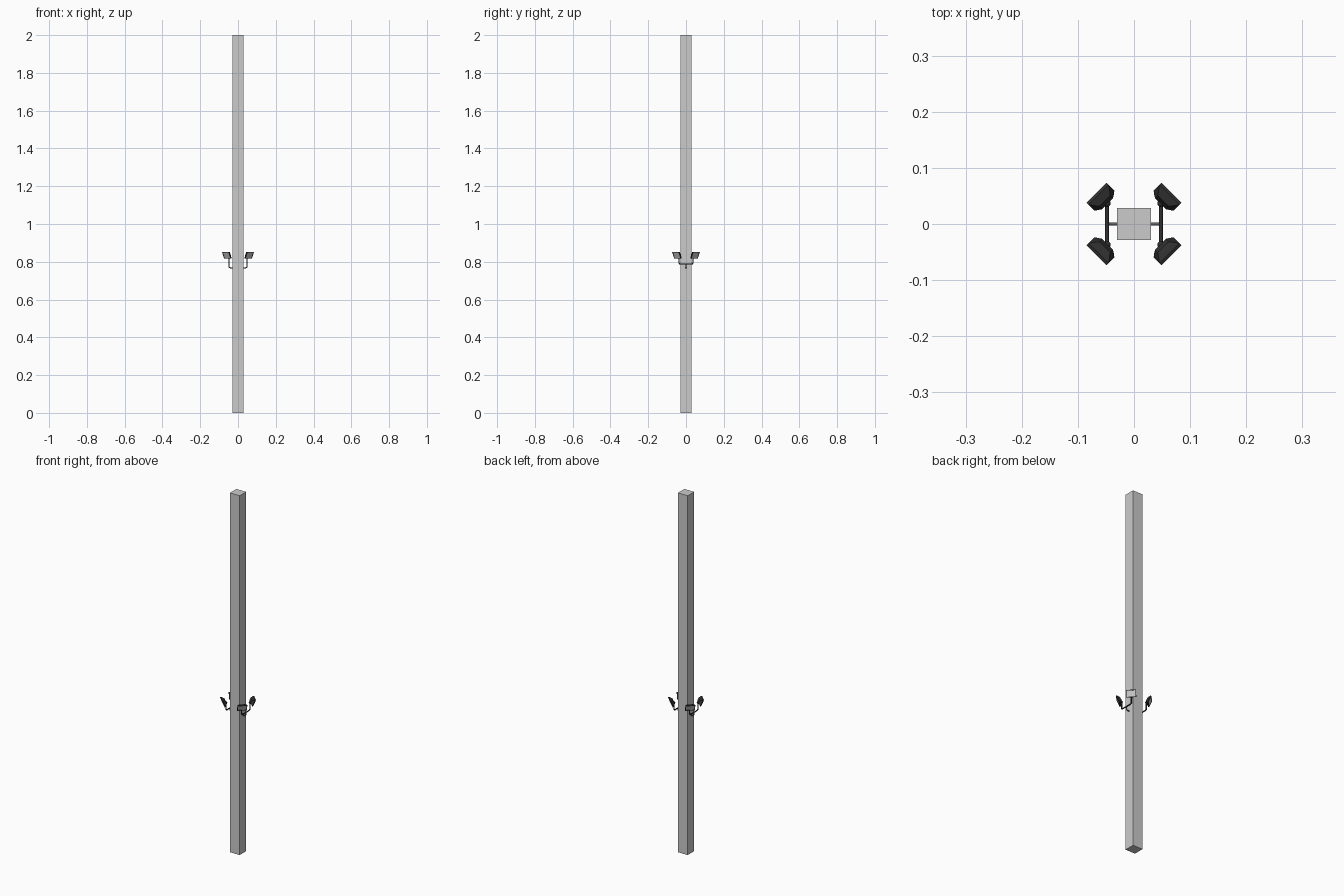
import bpy, bmesh, math
from mathutils import Vector, Matrix

if "Cube" in bpy.data.objects:
    bpy.data.objects.remove(bpy.data.objects["Cube"])


def material(name, c):
    m = bpy.data.materials.new(name)
    m.diffuse_color = (c, c, c, 1)
    m.use_nodes = True
    m.node_tree.nodes["Principled BSDF"].inputs["Base Color"].default_value = m.diffuse_color
    return m


black = material("black_metal", 0.03)
steel = material("dark_steel", 0.12)
glass = material("pale_lens", 0.75)


def finish(name, bm, mats=(), smooth=False):
    bmesh.ops.recalc_face_normals(bm, faces=bm.faces)
    me = bpy.data.meshes.new(name)
    bm.to_mesh(me)
    bm.free()
    ob = bpy.data.objects.new(name, me)
    bpy.context.collection.objects.link(ob)
    for m in mats:
        me.materials.append(m)
    for p in me.polygons:
        p.use_smooth = smooth
    return ob


def rounded(points, r, steps=5):
    pts = [Vector(p) for p in points]
    out = [pts[0]]
    for a, b, c in zip(pts, pts[1:], pts[2:]):
        p, q = b + (a - b).normalized() * r, b + (c - b).normalized() * r
        for i in range(steps + 1):
            t = i / steps
            out.append(p * (1 - t) ** 2 + b * 2 * t * (1 - t) + q * t * t)
    return out + [pts[-1]]


def tube(name, points, radius, bend, side, mat):
    # sweep a round section along a planar path; side is the plane normal
    path, side, n = rounded(points, bend), Vector(side), 12
    bm, rings = bmesh.new(), []
    for i, p in enumerate(path):
        t = (path[min(i + 1, len(path) - 1)] - path[max(i - 1, 0)]).normalized()
        up = t.cross(side)
        rings.append([bm.verts.new(p + radius * (side * math.cos(k * math.tau / n)
                      + up * math.sin(k * math.tau / n))) for k in range(n)])
    for a, b in zip(rings, rings[1:]):
        for k in range(n):
            bm.faces.new((a[k], a[(k + 1) % n], b[(k + 1) % n], b[k]))
    bm.faces.new(rings[0])
    bm.faces.new(rings[-1])
    return finish(name, bm, [mat], True)


def floodlight(name, origin, angle):
    # rectangular sections (half width, depth, half height), lens to back
    sections = [(0.022, -0.0015, 0.0155), (0.022, 0, 0.0155), (0.025, 0, 0.0185),
                (0.025, -0.005, 0.0185), (0.021, -0.010, 0.0150), (0.0135, -0.018, 0.009)]
    bm, rings = bmesh.new(), []
    for w, d, h in sections:
        rings.append([bm.verts.new((x * w, d, z * h))
                      for x, z in ((-1, -1), (1, -1), (1, 1), (-1, 1))])
    for a, b in zip(rings, rings[1:]):
        for k in range(4):
            bm.faces.new((a[k], a[(k + 1) % 4], b[(k + 1) % 4], b[k]))
    lens = bm.faces.new(rings[0])
    lens.material_index = 1
    bm.faces.new(rings[-1])
    # tilt the face downwards and turn it to the diagonal
    bm.transform(Matrix.Translation(origin) @ Matrix.Rotation(angle, 4, 'Z')
                 @ Matrix.Translation((0, 0.0187, 0)) @ Matrix.Rotation(math.radians(-24), 4, 'X'))
    return finish(name, bm, [black, glass])


# square post
bm = bmesh.new()
bmesh.ops.create_cube(bm, size=1, matrix=Matrix.Translation((0, 0, 1))
                      @ Matrix.Diagonal((0.06, 0.057, 2, 1)))
finish("post", bm)

BX, BY = 0.048, 0.037
for sx, sn in ((-1, "left"), (1, "right")):
    # elbow from the post and the forked arm
    tube("bracket_stem_" + sn, [(sx * 0.025, 0, 0.768), (sx * BX, 0, 0.768), (sx * BX, 0, 0.789)],
         0.0027, 0.010, (0, 1, 0), steel)
    x = sx * BX
    tube("lamp_arm_" + sn, [(x, -BY, 0.828), (x, -BY, 0.788), (x, BY, 0.788), (x, BY, 0.828)],
         0.0033, 0.009, (1, 0, 0), black)
    for sy, fn in ((-1, "front"), (1, "back")):
        # swivel joint and lamp head
        bm = bmesh.new()
        bmesh.ops.create_uvsphere(bm, u_segments=16, v_segments=10, radius=0.0065,
                                  matrix=Matrix.Translation((x, sy * BY, 0.830)))
        finish(f"lamp_joint_{fn}_{sn}", bm, [black], True)
        floodlight(f"lamp_head_{fn}_{sn}", (x, sy * BY, 0.834),
                   math.atan2(-sx, sy))

for ob in bpy.data.objects:
    if ob.name.startswith(("lamp_arm", "bracket")):
        bpy.context.view_layer.objects.active = ob
        bpy.ops.object.select_all(action='DESELECT')
        ob.select_set(True)
        bpy.ops.object.shade_smooth_by_angle()
